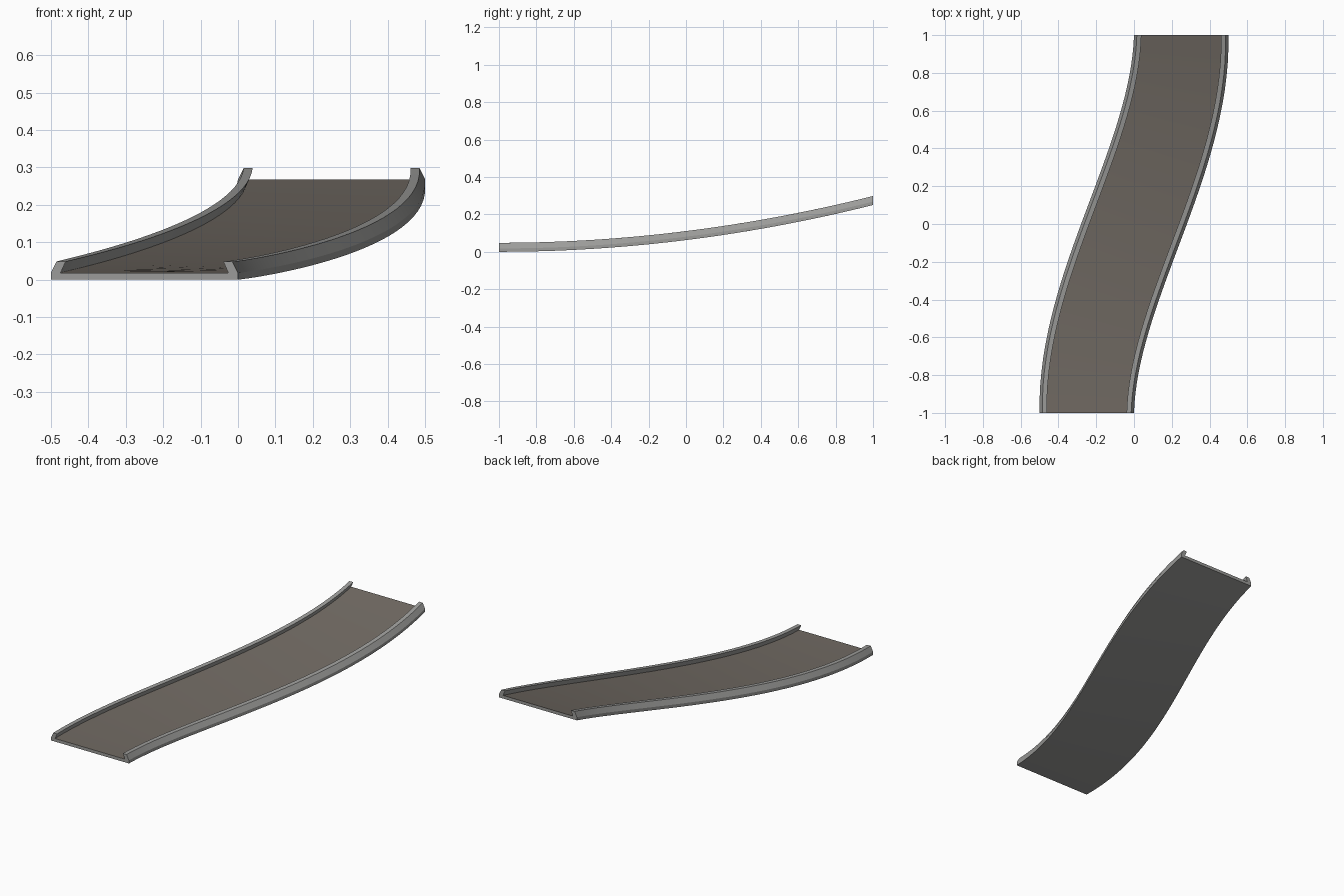
import bpy, bmesh, math

if "Cube" in bpy.data.objects:
    bpy.data.objects.remove(bpy.data.objects["Cube"])

SEGMENTS = 32


def material(name, rgb):
    m = bpy.data.materials.new(name)
    m.diffuse_color = (*rgb, 1)
    m.use_nodes = True
    m.node_tree.nodes["Principled BSDF"].inputs["Base Color"].default_value = m.diffuse_color
    return m


grey = material("rail grey", (0.33, 0.33, 0.32))
brown = material("floor brown grey", (0.165, 0.145, 0.125))

# Half cross-section (sideways, up): underside, outer wall, leaning lip, floor edge
half = [(0.25, 0.0), (0.25, 0.018), (0.235, 0.048), (0.211, 0.048), (0.224, 0.018)]
profile = half + [(-x, z) for x, z in reversed(half)]
FLOOR_EDGE = len(half) - 1      # profile edge that spans the floor


def section(y):
    """Cross-section placed square to the S-shaped, rising path."""
    cx = 0.375 * y - 0.125 * y ** 3
    angle = math.atan(0.375 * (1 - y * y))
    rise = 0.25 * ((y + 1) / 2) ** 2
    widen = 1 + 0.05 * (1 - y * y)
    return [(cx + s * widen * math.cos(angle),
             y - s * widen * math.sin(angle),
             rise_at(y - s * widen * math.sin(angle)) + h) for s, h in profile]


def rise_at(y):
    return 0.25 * ((y + 1) / 2) ** 2


# Sweep the profile into one curved track with two raised rails
bm = bmesh.new()
rings = [[bm.verts.new(p) for p in section(-1 + 2 * i / SEGMENTS)]
         for i in range(SEGMENTS + 1)]
n = len(profile)
for a, b in zip(rings, rings[1:]):
    for j in range(n):
        k = (j + 1) % n
        f = bm.faces.new((a[j], a[k], b[k], b[j]))
        f.material_index = 1 if j == FLOOR_EDGE else 0

# End caps: floor slab plus one lip on each side
for r in (rings[0], rings[-1]):
    bm.faces.new((r[0], r[1], r[4], r[5], r[8], r[9]))
    bm.faces.new((r[1], r[2], r[3], r[4]))
    bm.faces.new((r[5], r[6], r[7], r[8]))
bmesh.ops.recalc_face_normals(bm, faces=bm.faces)

mesh = bpy.data.meshes.new("curved_track")
bm.to_mesh(mesh)
bm.free()
mesh.materials.append(grey)
mesh.materials.append(brown)
track = bpy.data.objects.new("curved_track", mesh)
bpy.context.collection.objects.link(track)
bpy.context.view_layer.objects.active = track
track.select_set(True)
bpy.ops.object.shade_smooth_by_angle(angle=math.radians(20))
